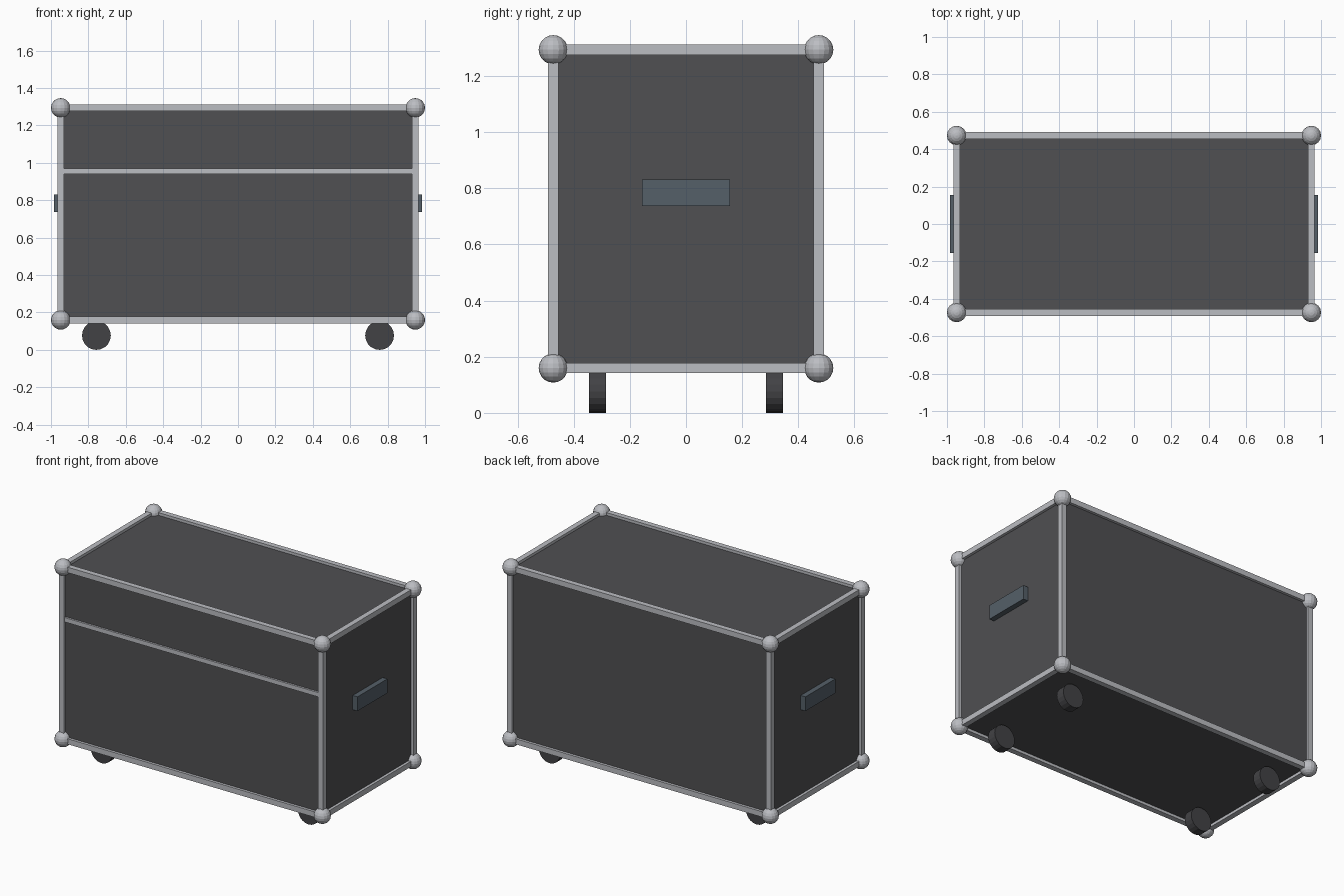
import bpy
from math import pi

if "Cube" in bpy.data.objects:
    bpy.data.objects.remove(bpy.data.objects["Cube"])

X, Y = 0.948, 0.473          # half spacing of the edge centre lines
Z0, Z1 = 0.16, 1.294         # lower and upper edge centre lines
ZC, H = (Z0 + Z1) / 2, (Z1 - Z0) / 2
BAR = 0.036


def material(name, rgb):
    m = bpy.data.materials.new(name)
    m.diffuse_color = (*rgb, 1)
    m.use_nodes = True
    m.node_tree.nodes["Principled BSDF"].inputs["Base Color"].default_value = m.diffuse_color
    return m


PANEL = material("dark_panel", (0.08, 0.08, 0.085))
METAL = material("aluminium", (0.50, 0.51, 0.54))
HANDLE = material("blue_grey", (0.09, 0.115, 0.14))
RUBBER = material("rubber", (0.055, 0.055, 0.06))


def finish(name, mat):
    ob = bpy.context.object
    ob.name = name
    ob.data.materials.append(mat)
    return ob


def box(name, loc, size, mat):
    bpy.ops.mesh.primitive_cube_add(size=1, location=loc)
    ob = finish(name, mat)
    ob.scale = size
    bpy.ops.object.transform_apply(location=False, rotation=False, scale=True)
    return ob


# Case body
box("case_body", (0, 0, ZC), (2 * X, 2 * Y, 2 * H), PANEL)

# Edge rails: four along each axis
for a in (-1, 1):
    for b in (-1, 1):
        box("rail_long", (0, a * Y, ZC + b * H), (2 * X, BAR, BAR), METAL)
        box("rail_side", (a * X, 0, ZC + b * H), (BAR, 2 * Y, BAR), METAL)
        box("rail_upright", (a * X, b * Y, ZC), (BAR, BAR, 2 * H), METAL)

# Ball corners
for sx in (-1, 1):
    for sy in (-1, 1):
        for sz in (-1, 1):
            bpy.ops.mesh.primitive_uv_sphere_add(
                segments=16, ring_count=10, radius=0.052,
                location=(sx * X, sy * Y, ZC + sz * H))
            finish("ball_corner", METAL)

# Lid seam strip on the front
box("lid_strip", (0, -Y, 0.956), (2 * X - BAR, 0.026, 0.029), METAL)

# Side handles
for s in (-1, 1):
    box("side_handle", (s * 0.963, 0, 0.784), (0.04, 0.312, 0.094), HANDLE)

# Wheels
for sx in (-1, 1):
    for sy in (-1, 1):
        bpy.ops.mesh.primitive_cylinder_add(
            vertices=20, radius=0.077, depth=0.061,
            location=(sx * 0.757, sy * 0.315, 0.077), rotation=(pi / 2, 0, 0))
        finish("wheel", RUBBER)
